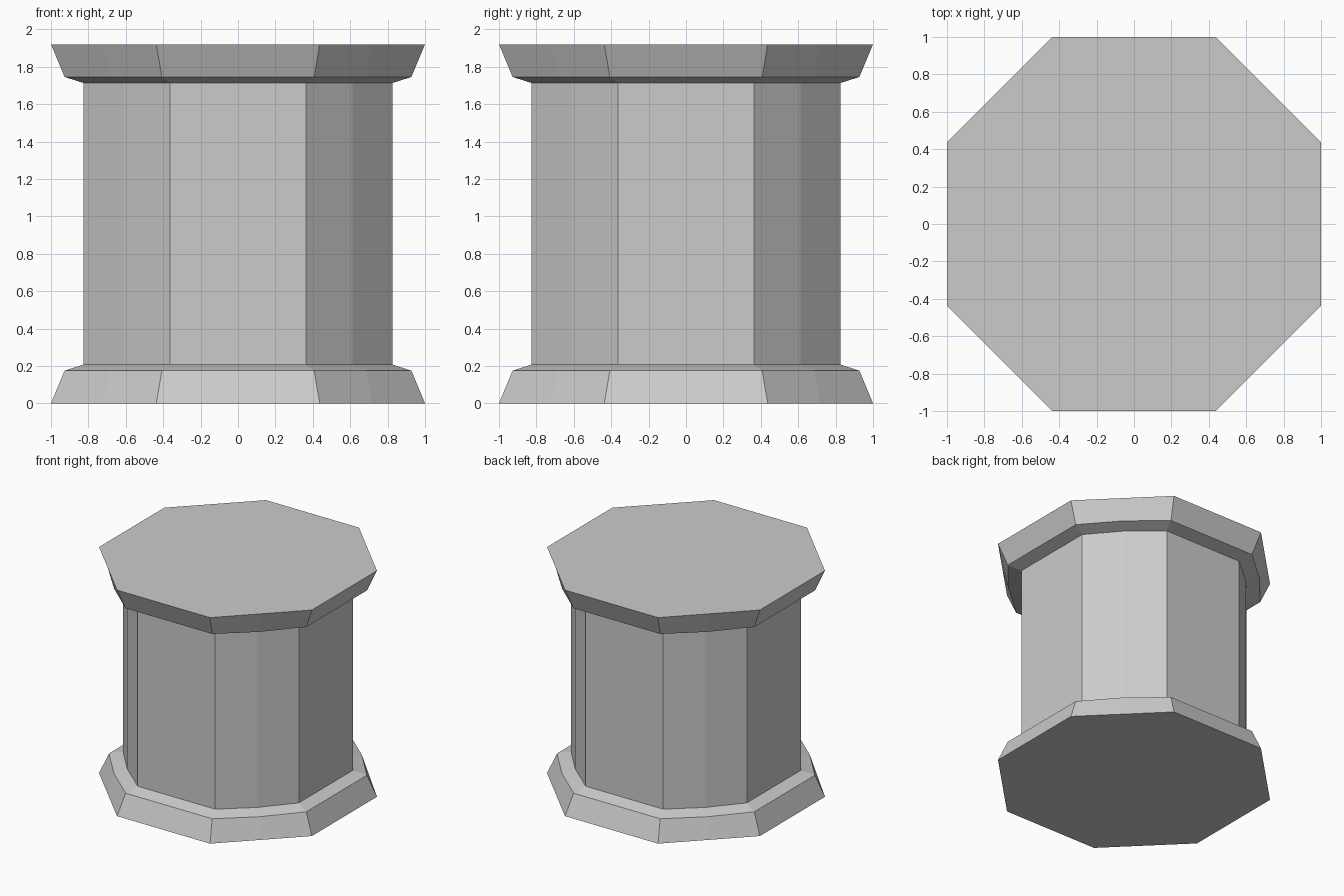
import bpy, bmesh

cube = bpy.data.objects.get("Cube")
if cube:
    bpy.data.objects.remove(cube, do_unlink=True)

# Plain stone material
stone = bpy.data.materials.new("grey stone")
stone.use_nodes = True
colour = (0.6, 0.6, 0.6, 1)
stone.diffuse_color = colour
stone.node_tree.nodes["Principled BSDF"].inputs["Base Color"].default_value = colour


def ring(bm, half, side, diagonal, z):
    """Octagon loop with an extra point in the middle of each corner face."""
    points = []
    for c, s in ((1, 0), (0, 1), (-1, 0), (0, -1)):
        for x, y in ((half, -side), (half, side), (diagonal, diagonal)):
            points.append(bm.verts.new((x * c - y * s, x * s + y * c, z)))
    return points


def loft(name, sections):
    """Closed solid through a stack of rings."""
    bm = bmesh.new()
    rings = [ring(bm, *s) for s in sections]
    for low, high in zip(rings, rings[1:]):
        for i in range(len(low)):
            j = (i + 1) % len(low)
            bm.faces.new((low[i], low[j], high[j], high[i]))
    bm.faces.new(rings[0][::-1])
    bm.faces.new(rings[-1])
    bmesh.ops.recalc_face_normals(bm, faces=bm.faces)
    mesh = bpy.data.meshes.new(name)
    bm.to_mesh(mesh)
    bm.free()
    mesh.materials.append(stone)
    obj = bpy.data.objects.new(name, mesh)
    bpy.context.collection.objects.link(obj)


HEIGHT = 1.92
OUTER = (1, 0.437, 0.7185)
LIP = (0.927, 0.407, 0.685)
SHAFT = (0.826, 0.364, 0.613)
LIP_Z, NECK_Z = 0.175, 0.207

# Flared foot, straight shaft and mirrored cap in one solid
lower = [(*OUTER, 0), (*LIP, LIP_Z), (*SHAFT, NECK_Z)]
upper = [(h, s, d, HEIGHT - z) for h, s, d, z in reversed(lower)]
loft("pedestal", lower + upper)
